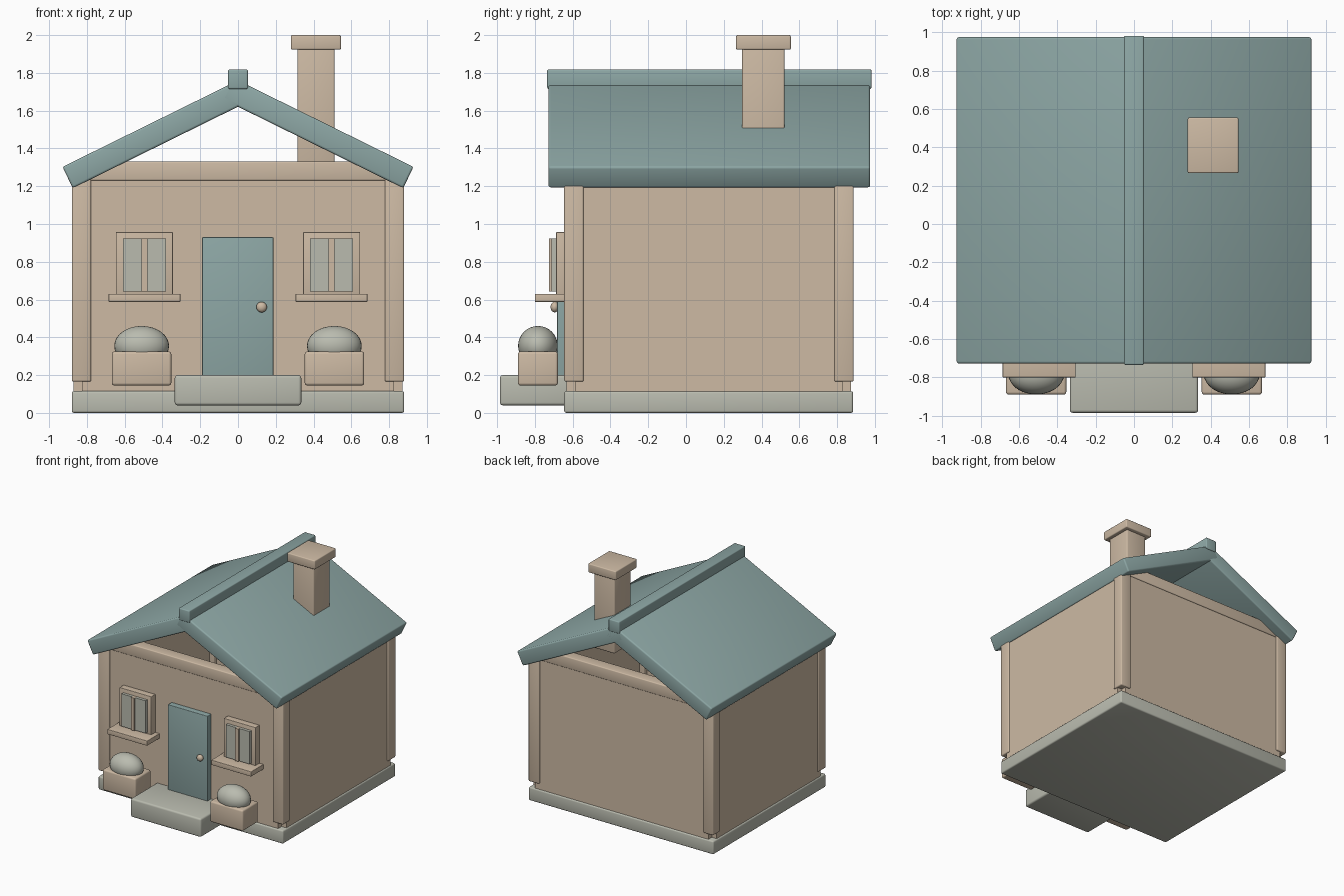
import bpy
import math

cube = bpy.data.objects.get("Cube")
if cube:
    bpy.data.objects.remove(cube, do_unlink=True)


def material(name, rgb):
    m = bpy.data.materials.new(name)
    m.use_nodes = True
    m.diffuse_color = (*rgb, 1)
    bsdf = next(n for n in m.node_tree.nodes if n.type == 'BSDF_PRINCIPLED')
    bsdf.inputs["Base Color"].default_value = (*rgb, 1)
    return m


TAN = material("warm_tan", (0.61, 0.49, 0.37))
TEAL = material("muted_teal", (0.27, 0.39, 0.38))
STONE = material("pale_stone", (0.49, 0.50, 0.43))


def finish(name, mat):
    ob = bpy.context.object
    ob.name = name
    ob.data.name = name
    ob.data.materials.append(mat)
    return ob


def block(name, mat, x, y, z, bevel=0.0, tilt=0.0):
    """Box between (min, max) pairs, with softened edges and a tilt about y."""
    spans = (x, y, z)
    bpy.ops.mesh.primitive_cube_add(
        size=1, location=[(a + b) / 2 for a, b in spans], rotation=(0, tilt, 0))
    ob = finish(name, mat)
    ob.scale = [abs(b - a) for a, b in spans]
    bpy.ops.object.transform_apply(location=False, rotation=False, scale=True)
    if bevel:
        mod = ob.modifiers.new("soft_edges", 'BEVEL')
        mod.width = bevel
        mod.segments = 3
        bpy.ops.object.modifier_apply(modifier=mod.name)
        bpy.ops.object.shade_smooth_by_angle(angle=math.radians(35))
    return ob


def ball(name, mat, loc, radii):
    bpy.ops.mesh.primitive_uv_sphere_add(segments=32, ring_count=16, radius=1, location=loc)
    ob = finish(name, mat)
    ob.scale = radii
    bpy.ops.object.transform_apply(location=False, rotation=False, scale=True)
    bpy.ops.object.shade_smooth()
    return ob


def side(s, a, b):
    """Mirror an x span to the chosen side."""
    return tuple(sorted((s * a, s * b)))


# Base and doorstep
block("foundation", STONE, (-0.88, 0.88), (-0.645, 0.885), (0, 0.115), 0.012)
block("doorstep", STONE, (-0.335, 0.335), (-0.985, -0.6), (0.04, 0.2), 0.015)

# Hollow shell of four wall panels, with a tie beam at each gable
for label, outer, inner in (("front", -0.632, -0.58), ("back", 0.874, 0.82)):
    span = tuple(sorted((outer, inner)))
    block(label + "_wall", TAN, (-0.825, 0.825), span, (0.11, 1.24))
    beam = (-0.64, -0.54) if outer < 0 else (0.782, 0.882)
    block(label + "_beam", TAN, (-0.785, 0.785), beam, (1.23, 1.33), 0.008)

# Parts repeated on both sides
angle = math.atan2(0.473, 0.96)
for s, label in ((1, "left"), (-1, "right")):
    block(label + "_wall", TAN, side(s, 0.82, 0.87), (-0.585, 0.828), (0.11, 1.24))
    for depth, span in (("front", (-0.645, -0.542)), ("back", (0.785, 0.888))):
        block(f"{depth}_{label}_post", TAN, side(s, 0.778, 0.88), span, (0.165, 1.245), 0.01)

    # Roof slabs overlap at the ridge
    cx, cz, half, thick = 0.422 * s, 1.4825, 0.535, 0.0625
    block(label + "_roof_slab", TEAL, (cx - half, cx + half), (-0.728, 0.975),
          (cz - thick, cz + thick), 0.012, s * angle)

    # Window
    block(label + "_window_frame", TAN, side(s, 0.345, 0.647), (-0.687, -0.62), (0.61, 0.957), 0.003)
    block(label + "_window_pane", STONE, side(s, 0.382, 0.61), (-0.712, -0.67), (0.642, 0.922))
    block(label + "_window_bar", TAN, side(s, 0.48, 0.512), (-0.725, -0.67), (0.642, 0.922))
    block(label + "_window_sill", TAN, side(s, 0.305, 0.685), (-0.8, -0.62), (0.588, 0.63), 0.003)

    # Planter with rounded shrub
    block(label + "_planter", TAN, side(s, 0.353, 0.668), (-0.89, -0.678), (0.145, 0.325), 0.014)
    ball(label + "_shrub", STONE, (s * 0.51, -0.784, 0.355), (0.145, 0.105, 0.105))

# Ridge cap
block("ridge_cap", TEAL, (-0.052, 0.052), (-0.735, 0.982), (1.715, 1.818), 0.008)

# Chimney
block("chimney_stack", TAN, (0.315, 0.512), (0.297, 0.522), (1.27, 1.93), 0.01)
block("chimney_cap", TAN, (0.28, 0.545), (0.265, 0.555), (1.923, 2.0), 0.008)

# Door
block("door", TEAL, (-0.19, 0.187), (-0.682, -0.61), (0.18, 0.93), 0.004)
ball("door_knob", TAN, (0.125, -0.695, 0.56), (0.028, 0.022, 0.028))
